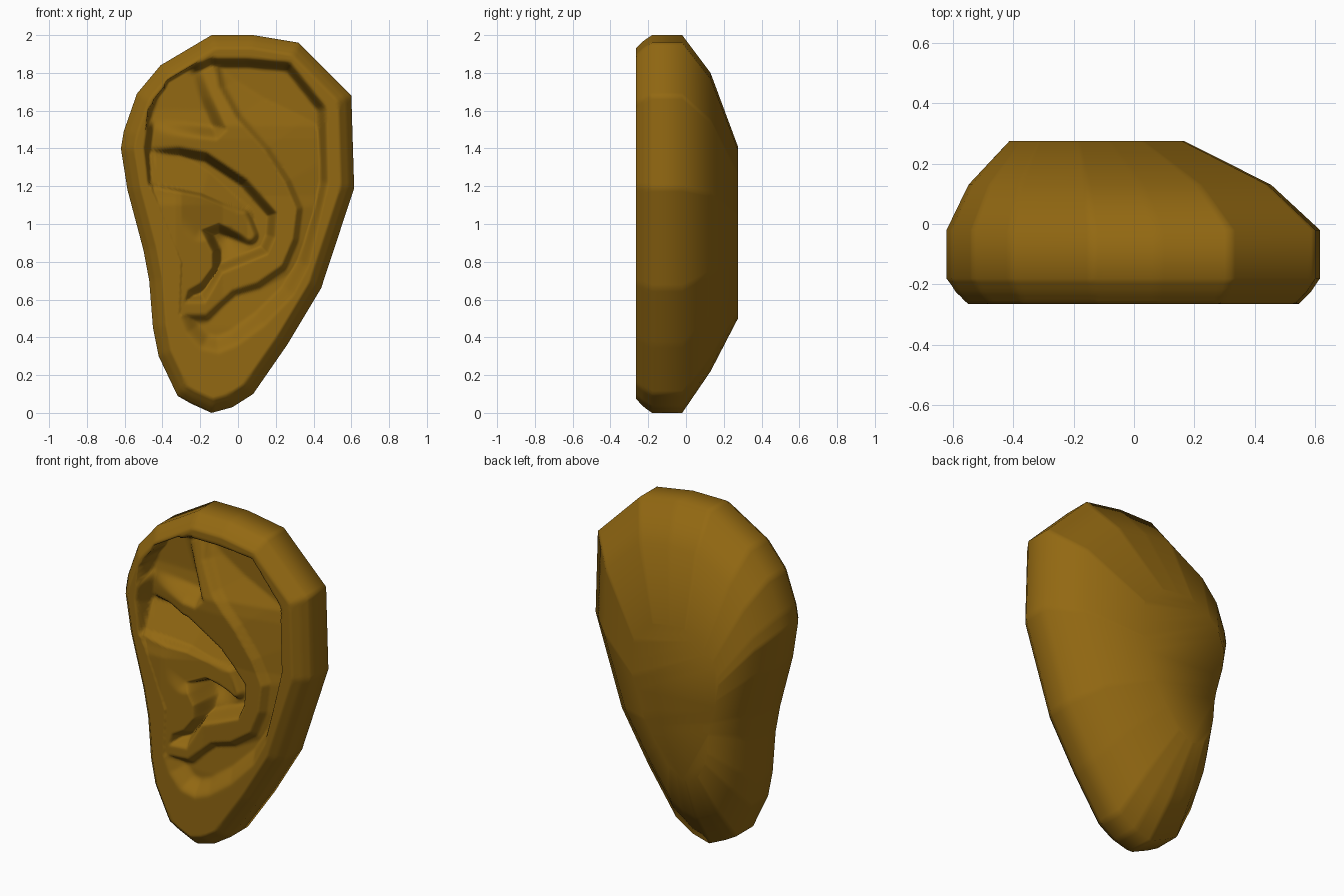
import bpy, bmesh, math

if "Cube" in bpy.data.objects:
    bpy.data.objects.remove(bpy.data.objects["Cube"])

# ---- 2D outlines (x, z) seen from the front ----
OUTER = [(-.14, 0), (-.03, .03), (.08, .10), (.26, .36), (.44, .66), (.615, 1.19), (.60, 1.68),
         (.32, 1.96), (.08, 2), (-.14, 2), (-.41, 1.84), (-.535, 1.69), (-.605, 1.49), (-.62, 1.40),
         (-.585, 1.18), (-.50, .86), (-.47, .70), (-.45, .45), (-.42, .30), (-.32, .09), (-.25, .05)]
SCAPHA = [(-.46, 1.2), (-.5, 1.4), (-.47, 1.61), (-.36, 1.77), (-.15, 1.88), (.05, 1.88), (.28, 1.86),
          (.47, 1.62), (.48, 1.22), (.38, .78), (.30, .62), (.15, .46), (0, .35), (-.1, .31),
          (-.2, .33), (-.28, .42), (-.31, .5), (-.3, .8)]
ANTIHELIX = [(-.14, 1.9), (-.1, 1.72), (-.01, 1.56), (.14, 1.39), (.25, 1.22), (.31, 1.08), (.29, .92),
             (.23, .78), (.1, .69), (-.03, .65), (-.17, .52), (-.31, .52), (-.55, .6), (-.6, 1.5), (-.3, 1.9)]
FOSSA = [(-.55, 1.49), (-.11, 1.44), (-.05, 1.5), (-.13, 1.68), (-.21, 1.9), (-.45, 1.85)]
CONCHA = [(-.48, 1.2), (-.5, 1.40), (-.31, 1.41), (-.16, 1.38), (.05, 1.24), (.21, 1.06), (.2, .93),
          (.16, .84), (-.08, .74), (-.13, .65), (-.17, .58), (-.29, .58), (-.27, .65), (-.2, .69),
          (-.14, .77), (-.14, .85), (-.2, .97), (-.1, 1.01), (.06, .94), (.02, 1.04), (-.2, 1.14)]
CRUS = [(-.46, 1.2), (-.2, 1.14), (.02, 1.04), (.06, .94), (-.1, 1.01), (-.2, .98)]


def clamp(v):
    return max(0.0, min(1.0, v))


def smooth(v):
    v = clamp(v)
    return v * v * (3 - 2 * v)


def mix(a, b, t):
    return a + (b - a) * t


def path_dist(path, x, z, closed=True):
    """Distance to a polyline, positive inside when closed."""
    best, inside = 9.0, False
    n = len(path)
    for i in range(n if closed else n - 1):
        ax, az = path[i]
        bx, bz = path[(i + 1) % n]
        dx, dz = bx - ax, bz - az
        t = clamp(((x - ax) * dx + (z - az) * dz) / (dx * dx + dz * dz))
        best = min(best, (x - ax - t * dx) ** 2 + (z - az - t * dz) ** 2)
        if (az > z) != (bz > z) and x < ax + (z - az) * dx / dz:
            inside = not inside
    d = math.sqrt(best)
    return d if inside or not closed else -d


def relief(x, z):
    """Front height (towards -y) of the ear at x, z."""
    # rounded outer rim
    d = abs(path_dist(OUTER, x, z))
    h = .18 + 1.5 * d if d < .03 else min(.265, .225 + (d - .03))
    # hollow inside the rim
    d = path_dist(SCAPHA, x, z)
    if d <= 0:
        inner = 0
    else:
        inner = smooth(d / mix(.10, .055, clamp((z - .5) / .6)))
    h = mix(h, mix(.195, .125, clamp((z - .45) / .9)), inner)
    # raised fold and the flap in front of the canal
    top = .222 + .04 * clamp((-.08 - x) / .25) * clamp((1.3 - z) / .2) + .025 * clamp((z - 1.15) / .3)
    top -= .27 * max(0, z - 1.52)
    if z > 1.2:
        top -= .4 * max(0, -.2 - x) * clamp((z - 1.2) / .15)
    top -= .1 * clamp((x + .3) / .35) * (1 - smooth(-path_dist(CRUS, x, z) / .08))
    da = path_dist(ANTIHELIX, x, z)
    if inner > 0:
        fold = top if da > 0 else top - min(.03, -.9 * da) + .3 * da
        h = max(h, fold) if da <= 0 else mix(h, max(top, .1), inner if z > 1.2 else 1)
    # triangular hollow
    d = path_dist(FOSSA, x, z)
    if d > 0 and inner > 0:
        h = mix(h, min(h, .13 + .05 * clamp((1.6 - z) / .3)), smooth(d / .08))
    # bowl with the canal
    d = path_dist(CONCHA, x, z)
    if d > 0:
        floor = mix(.17, .085, clamp((z - .62) / .18))
        floor -= .06 * smooth(1 - math.hypot(x + .06, z - .93) / .14)
        bowl = mix(h, floor, smooth(d / .055))
        dc = path_dist(CRUS[:3], x, z, False)
        if z > 1.0:
            bowl = max(bowl, min(h, mix(.23, .12, clamp((x + .46) / .5)) - .55 * dc))
        h = bowl
    return h


def resample(path, step):
    pts = []
    for i, (ax, az) in enumerate(path):
        bx, bz = path[(i + 1) % len(path)]
        n = max(2, round(math.hypot(bx - ax, bz - az) / step))
        pts += [(mix(ax, bx, k / n), mix(az, bz, k / n)) for k in range(n)]
    return pts


loop = resample(OUTER, .02)
count = len(loop)
CX, CZ, RINGS = -.02, 1.03, 84
bm = bmesh.new()
rings = []
# back rings: y, x centre, z centre, x scale, z scale
for y, ox, oz, sx, sz in [(.275, -.1225, .955, .466, .455), (.13, -.045, 1.01, .81, .79),
                          (-.02, 0, 1, 1, 1)]:
    rings.append([bm.verts.new((ox + x * sx, y, oz + (z - 1) * sz)) for x, z in loop])
# front rings shrink towards the middle and follow the relief
for r in range(RINGS):
    s = 1 - r / RINGS
    ring = []
    for px, pz in loop:
        x, z = mix(CX, px, s), mix(CZ, pz, s)
        ring.append(bm.verts.new((x, -relief(x, z), z)))
    rings.append(ring)
for a, b in zip(rings, rings[1:]):
    for i in range(count):
        j = (i + 1) % count
        bm.faces.new((a[i], a[j], b[j], b[i]))
bm.faces.new(rings[0])
mid = bm.verts.new((CX, -relief(CX, CZ), CZ))
for i in range(count):
    bm.faces.new((rings[-1][i], rings[-1][(i + 1) % count], mid))
bmesh.ops.recalc_face_normals(bm, faces=bm.faces)

mesh = bpy.data.meshes.new("ear")
bm.to_mesh(mesh)
bm.free()
ear = bpy.data.objects.new("ear", mesh)
bpy.context.collection.objects.link(ear)
skin = bpy.data.materials.new("ochre brown")
skin.diffuse_color = (.29, .14, .006, 1)
skin.use_nodes = True
skin.node_tree.nodes["Principled BSDF"].inputs["Base Color"].default_value = skin.diffuse_color
mesh.materials.append(skin)
for p in mesh.polygons:
    p.use_smooth = True
